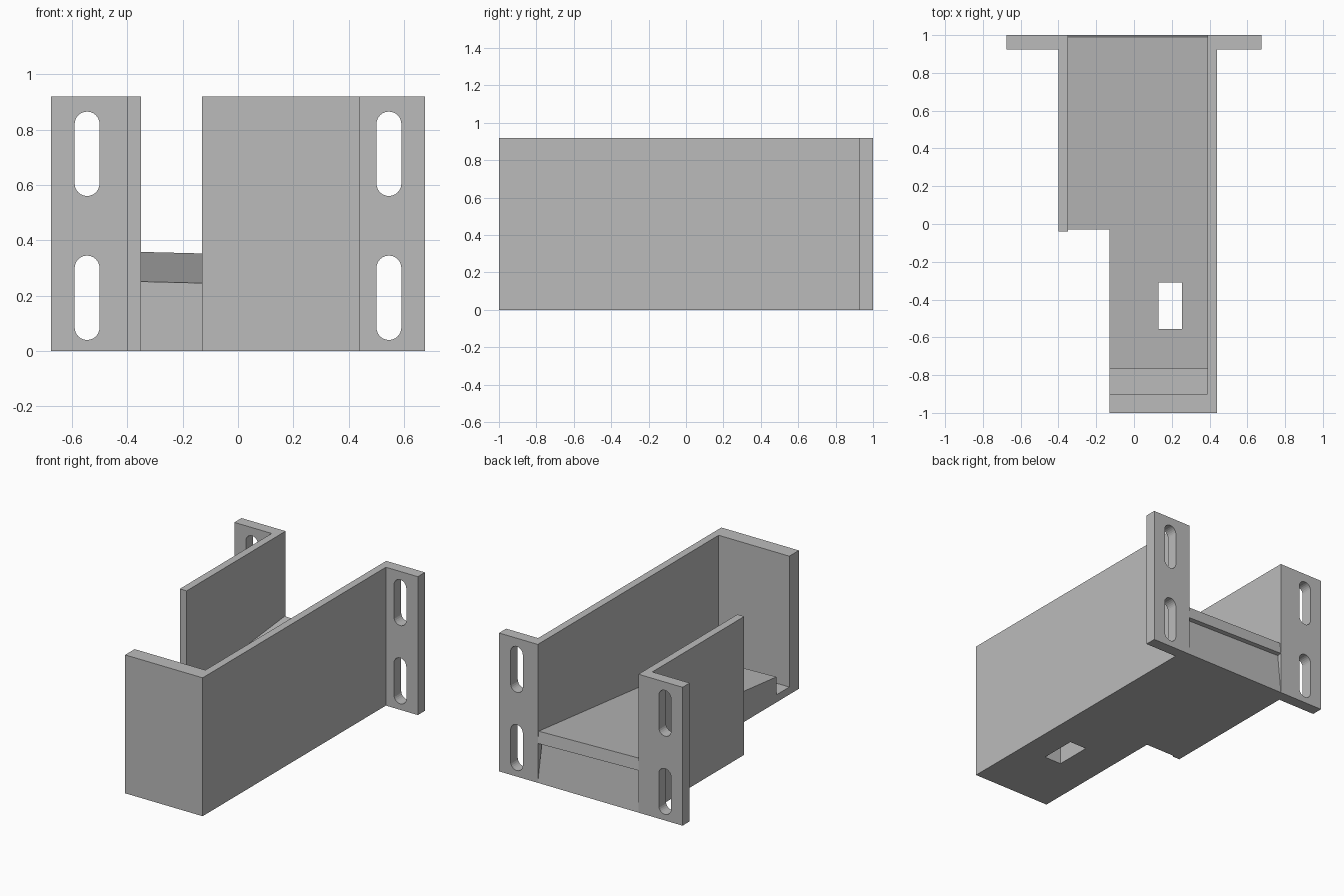
import bpy
import bmesh
import math

cube = bpy.data.objects.get("Cube")
if cube:
    bpy.data.objects.remove(cube, do_unlink=True)

GREY = (0.5, 0.5, 0.5, 1.0)
HEIGHT = 0.92
mat = bpy.data.materials.new("plain grey")
mat.use_nodes = True
mat.diffuse_color = GREY
mat.node_tree.nodes["Principled BSDF"].inputs["Base Color"].default_value = GREY


def prism(name, outline, low, high):
    """Extrude a plan outline; low and high map (x, y) to a 3D point."""
    bm = bmesh.new()
    bottom = [bm.verts.new(low(x, y)) for x, y in outline]
    top = [bm.verts.new(high(x, y)) for x, y in outline]
    bm.faces.new(bottom[::-1])
    bm.faces.new(top)
    n = len(outline)
    for i in range(n):
        j = (i + 1) % n
        bm.faces.new((bottom[i], bottom[j], top[j], top[i]))
    bmesh.ops.recalc_face_normals(bm, faces=bm.faces)
    mesh = bpy.data.meshes.new(name)
    bm.to_mesh(mesh)
    bm.free()
    mesh.materials.append(mat)
    obj = bpy.data.objects.new(name, mesh)
    bpy.context.collection.objects.link(obj)
    return obj


def level(z):
    return lambda x, y: (x, y, z)


def cut(obj, cutters):
    """Subtract the cutters and bake the result into the mesh."""
    for c in cutters:
        m = obj.modifiers.new("cut", 'BOOLEAN')
        m.operation = 'DIFFERENCE'
        m.solver = 'EXACT'
        m.object = c
    bpy.context.view_layer.update()
    deps = bpy.context.evaluated_depsgraph_get()
    baked = bpy.data.meshes.new_from_object(obj.evaluated_get(deps))
    obj.modifiers.clear()
    obj.data = baked
    for c in cutters:
        bpy.data.objects.remove(c, do_unlink=True)


def slot(x, z0, z1, r=0.045, steps=12):
    """Rounded slot cutter running along y through a flange."""
    pts = []
    for centre, start in ((z1 - r, 0), (z0 + r, math.pi)):
        for i in range(steps + 1):
            a = start + math.pi * i / steps
            pts.append((x + r * math.cos(a), centre + r * math.sin(a)))
    cutter = prism("slot_cutter", pts,
                   lambda u, v: (u, 0.85, v), lambda u, v: (u, 1.1, v))
    cutter.hide_render = True
    return cutter


def slots(x):
    return [slot(x, 0.04, 0.345), slot(x, 0.56, 0.865)]


# Long side wall with front return and rear mounting flange
left_side = prism("left_wall_with_front_and_flange", [
    (-0.13, -1), (0.44, -1), (0.44, 0.925), (0.675, 0.925), (0.675, 1),
    (0.39, 1), (0.39, -0.9), (-0.13, -0.9)], level(0), level(HEIGHT))
cut(left_side, slots(0.545))

# Short side wall with rear mounting flange
right_side = prism("right_wall_with_flange", [
    (-0.35, -0.04), (-0.35, 1), (-0.675, 1), (-0.675, 0.925),
    (-0.40, 0.925), (-0.40, -0.04)], level(0), level(HEIGHT))
cut(right_side, slots(-0.545))

# Stepped floor plan shared by the sloping plate and its support
PLAN = [(-0.35, 1), (-0.35, -0.03), (-0.13, -0.03), (-0.13, -0.765),
        (0.39, -0.765), (0.39, 1)]
THICK = 0.078


def slope(x, y):
    return 0.25 + 0.104 * (y + 0.04) - 0.025 * (x + 0.35)


def support_top(x, y):
    # The support leans forward at the rear and away from the long wall
    return (x - 0.01 if x > 0.3 else x, y - 0.03 if y > 0.9 else y,
            slope(x, y) - THICK)


def plate_top(x, y):
    return (x, y - 0.009 if y > 0.9 else y, slope(x, y))


def hole():
    cutter = prism("hole_cutter", [(0.13, -0.555), (0.255, -0.555),
                                   (0.255, -0.31), (0.13, -0.31)],
                   level(-0.2), level(0.6))
    cutter.hide_render = True
    return cutter


support = prism("floor_support", PLAN, level(0), support_top)
cut(support, [hole()])
plate = prism("sloping_floor_plate", PLAN,
              lambda x, y: (x, y, slope(x, y) - THICK), plate_top)
cut(plate, [hole()])

# Low floor strip behind the front wall
prism("front_floor_strip", [(-0.13, -0.9), (0.39, -0.9), (0.39, -0.765),
                            (-0.13, -0.765)], level(0), level(0.05))
